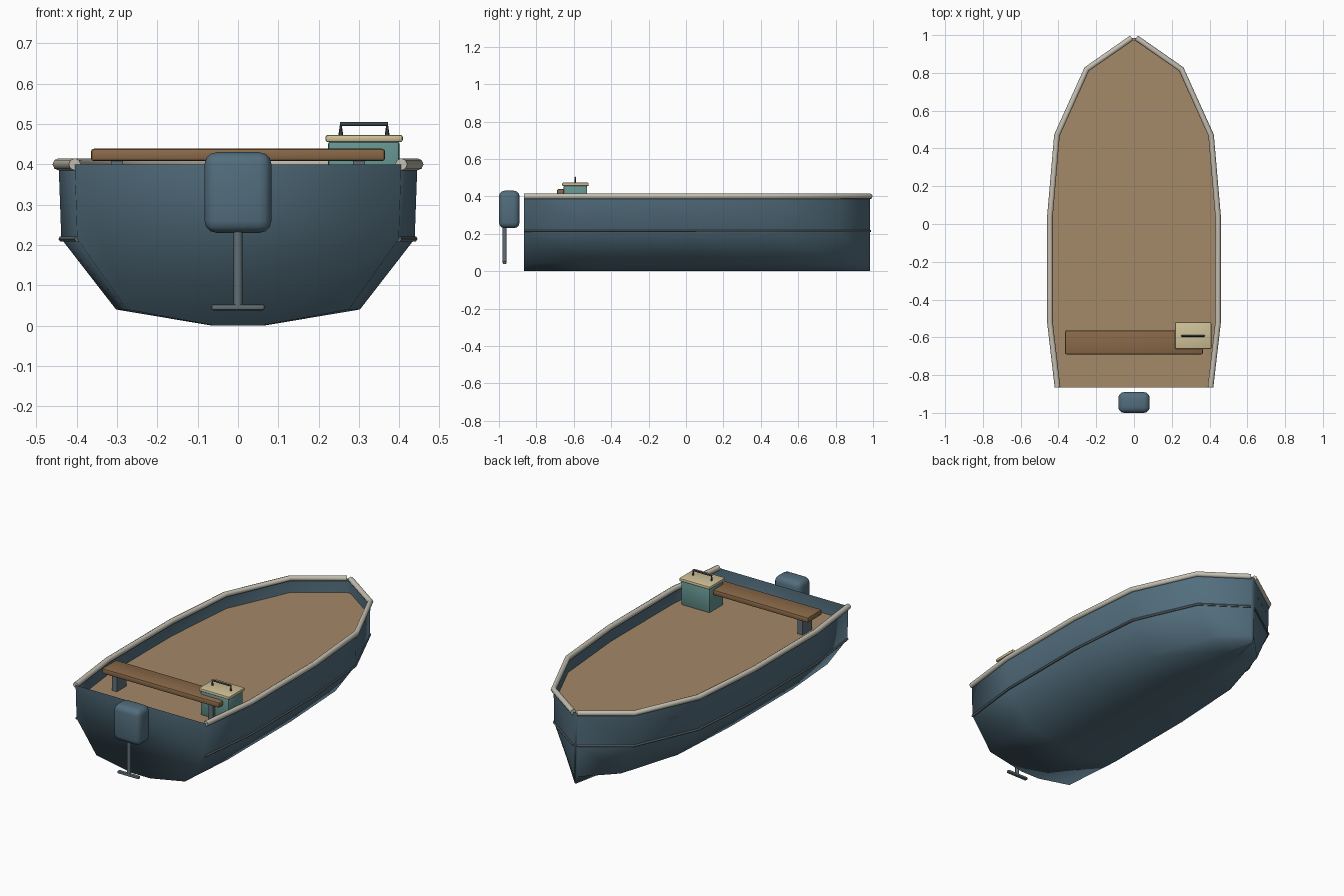
import bpy, bmesh

if "Cube" in bpy.data.objects:
    bpy.data.objects.remove(bpy.data.objects["Cube"])

def mat(name, c):
    m = bpy.data.materials.new(name)
    m.diffuse_color = (*c, 1)
    m.use_nodes = True
    m.node_tree.nodes["Principled BSDF"].inputs["Base Color"].default_value = m.diffuse_color
    return m

BLUE = mat("hull_blue", (0.085, 0.155, 0.205))
DECK = mat("deck_tan", (0.37, 0.25, 0.14))
WOOD = mat("seat_wood", (0.25, 0.14, 0.065))
RAIL = mat("rail_cream", (0.55, 0.52, 0.44))
TEAL = mat("box_teal", (0.13, 0.30, 0.28))
LID = mat("lid_cream", (0.62, 0.53, 0.31))
METAL = mat("metal_grey", (0.12, 0.16, 0.18))
DARK = mat("handle_dark", (0.05, 0.06, 0.07))

# Hull plan: (y, half width) from stern to bow
PLAN = [(-0.865, 0.405), (-0.52, 0.445), (0.04, 0.445),
        (0.47, 0.408), (0.82, 0.25), (0.985, 0.012)]
# Hull section: (fraction of half width, z) from gunwale to keel
SECTION = [(1.0, 0.40), (0.985, 0.215), (0.68, 0.04), (0.146, 0.0)]

def add_mesh(name, bm, m):
    bmesh.ops.recalc_face_normals(bm, faces=bm.faces)
    me = bpy.data.meshes.new(name)
    bm.to_mesh(me)
    bm.free()
    ob = bpy.data.objects.new(name, me)
    bpy.context.collection.objects.link(ob)
    me.materials.append(m)
    return ob

def select(ob):
    bpy.ops.object.select_all(action='DESELECT')
    ob.select_set(True)
    bpy.context.view_layer.objects.active = ob

def box(name, lo, hi, m, bevel=0.0, segs=2):
    bm = bmesh.new()
    bmesh.ops.create_cube(bm, size=1)
    for v in bm.verts:
        v.co = [(a + b) / 2 + c * (b - a) for a, b, c in zip(lo, hi, v.co)]
    if bevel:
        bmesh.ops.bevel(bm, geom=bm.edges[:], offset=bevel, segments=segs,
                        profile=0.5, affect='EDGES')
    ob = add_mesh(name, bm, m)
    select(ob)
    bpy.ops.object.shade_smooth_by_angle(angle=0.6)
    return ob

def tube(name, pts, r, m, res=2, radii=None):
    cu = bpy.data.curves.new(name, 'CURVE')
    cu.dimensions = '3D'
    cu.bevel_depth = r
    cu.bevel_resolution = res
    cu.use_fill_caps = True
    sp = cu.splines.new('POLY')
    sp.points.add(len(pts) - 1)
    for i, p in enumerate(pts):
        sp.points[i].co = (*p, 1)
        sp.points[i].radius = radii[i] if radii else 1
    ob = bpy.data.objects.new(name, cu)
    bpy.context.collection.objects.link(ob)
    cu.materials.append(m)
    select(ob)
    bpy.ops.object.convert(target='MESH')
    ob = bpy.context.object
    bpy.ops.object.shade_smooth_by_angle(angle=0.9)
    return ob

# Hull shell with transom and stem
bm = bmesh.new()
rings = []
for y, w in PLAN:
    half = [(w * f, z) for f, z in SECTION]
    ring = half + [(-x, z) for x, z in reversed(half)]
    rings.append([bm.verts.new((x, y, z)) for x, z in ring])
for a, b in zip(rings, rings[1:]):
    for i in range(len(a) - 1):
        bm.faces.new((a[i], a[i + 1], b[i + 1], b[i]))
bm.faces.new(rings[0])
bm.faces.new(rings[-1])
hull = add_mesh("hull", bm, BLUE)
# make sure the open shell faces outward
if sum(p.normal.z * p.area for p in hull.data.polygons) > 0:
    hull.data.flip_normals()
select(hull)
bpy.ops.object.shade_smooth()

# Flat deck inside the hull
bm = bmesh.new()
k = 0.993
vs = [bm.verts.new((w * k, y, 0.32)) for y, w in PLAN]
vs += [bm.verts.new((-w * k, y, 0.32)) for y, w in reversed(PLAN)]
f = bm.faces.new(vs)
deck = add_mesh("deck", bm, DECK)
if deck.data.polygons[0].normal.z < 0:
    deck.data.flip_normals()

# Gunwale rails and rub strips
for s, side in ((1, "right"), (-1, "left")):
    tube("gunwale_rail_" + side, [(s * w, y, 0.40) for y, w in PLAN], 0.015, RAIL)
    tube("rub_strip_" + side, [(s * w * 0.985, y, 0.215) for y, w in PLAN],
         0.007, METAL, 1)

# Seat bench on two legs
box("seat", (-0.365, -0.69, 0.408), (0.365, -0.563, 0.439), WOOD, 0.008)
for s, side in ((1, "right"), (-1, "left")):
    x = s * 0.30
    box("seat_leg_" + side, (x - 0.015, -0.67, 0.32), (x + 0.015, -0.585, 0.41), METAL)

# Storage box with lid and handle
box("storage_box", (0.223, -0.655, 0.32), (0.401, -0.528, 0.457), TEAL, 0.008)
box("box_lid", (0.217, -0.662, 0.455), (0.409, -0.52, 0.473), LID, 0.006)
tube("handle_bar", [(0.253, -0.592, 0.50), (0.372, -0.592, 0.50)], 0.005, DARK)
for x, side in ((0.255, "left"), (0.37, "right")):
    tube("handle_post_" + side, [(x, -0.592, 0.472), (x, -0.592, 0.498)],
         0.006, DARK, 1, (1, 0.4))

# Outboard motor
box("motor_cowl", (-0.083, -1.0, 0.23), (0.083, -0.89, 0.43), BLUE, 0.03, 3)
tube("motor_shaft", [(0, -0.97, 0.045), (0, -0.97, 0.24)], 0.011, METAL, 2)
box("propeller", (-0.066, -0.98, 0.038), (0.066, -0.96, 0.053), METAL, 0.005)
